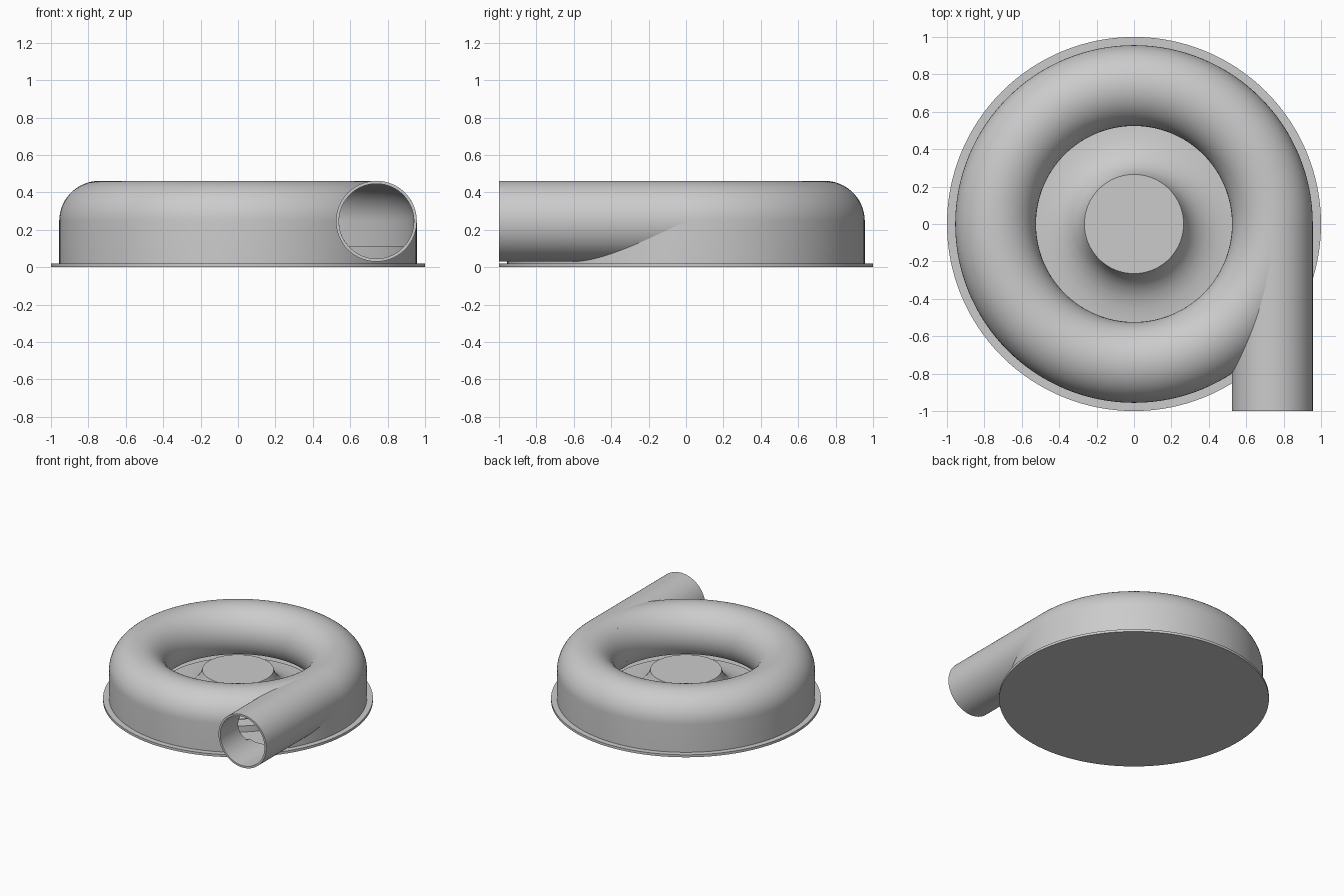
import bpy, bmesh
from math import sin, cos, pi, radians
from mathutils import Matrix

if "Cube" in bpy.data.objects:
    bpy.data.objects.remove(bpy.data.objects["Cube"])

grey = bpy.data.materials.new("light_grey")
grey.use_nodes = True
grey.diffuse_color = (0.6, 0.6, 0.6, 1)
grey.node_tree.nodes["Principled BSDF"].inputs["Base Color"].default_value = (0.6, 0.6, 0.6, 1)

TUBE_X, TUBE_Z = 0.74, 0.246   # centre of the tube cross-section
R_OUT, R_IN = 0.216, 0.2       # outer and bore radius
FLOOR = 0.02


def finish(name, bm):
    bmesh.ops.recalc_face_normals(bm, faces=bm.faces)
    mesh = bpy.data.meshes.new(name)
    bm.to_mesh(mesh)
    bm.free()
    mesh.materials.append(grey)
    obj = bpy.data.objects.new(name, mesh)
    bpy.context.collection.objects.link(obj)
    return obj


def revolve(name, profile, steps=128):
    """Spin a closed (radius, height) outline around z."""
    bm = bmesh.new()
    verts = [bm.verts.new((r, 0, z)) for r, z in profile]
    edges = [bm.edges.new((a, b)) for a, b in zip(verts, verts[1:] + verts[:1])]
    bmesh.ops.spin(bm, geom=verts + edges, cent=(0, 0, 0), axis=(0, 0, 1),
                   angle=2 * pi, steps=steps, use_merge=False)
    bmesh.ops.remove_doubles(bm, verts=bm.verts, dist=0.0001)
    return finish(name, bm)


def rod(name, radius, y0, y1):
    """Cylinder along y through the tube centre."""
    bm = bmesh.new()
    place = Matrix.Translation((TUBE_X, (y0 + y1) / 2, TUBE_Z)) @ Matrix.Rotation(pi / 2, 4, 'X')
    bmesh.ops.create_cone(bm, cap_ends=True, segments=96, radius1=radius,
                          radius2=radius, depth=y1 - y0, matrix=place)
    return finish(name, bm)


def arc(radius, steps=36, end=219):
    """Tube section from the outer side over the top to the curled inner lip."""
    angles = [radians(end * i / steps) for i in range(steps + 1)]
    return [(TUBE_X + radius * cos(a), TUBE_Z + radius * sin(a)) for a in angles]


def activate(obj):
    bpy.ops.object.select_all(action='DESELECT')
    obj.select_set(True)
    bpy.context.view_layer.objects.active = obj


def cut(obj, cutter):
    mod = obj.modifiers.new("cut", 'BOOLEAN')
    mod.operation, mod.solver, mod.object = 'DIFFERENCE', 'EXACT', cutter
    activate(obj)
    bpy.ops.object.modifier_apply(modifier=mod.name)


# Outline of the hollow: tube section, then a stepped foot
foot = [(0.915, FLOOR), (0.915, 0.11), (TUBE_X + R_IN, 0.11)]
hollow = foot + arc(R_IN)

# Base plate
base = revolve("base_plate", [(0, 0), (1, 0), (1, FLOOR), (0, FLOOR)])

# Spiral housing: wall between outer outline and hollow
outer = [(TUBE_X + R_OUT, FLOOR)] + arc(R_OUT)
housing = revolve("housing", outer + hollow[::-1])

# Hub with concave flare
hub = revolve("impeller_hub", [(0, FLOOR), (0.6, FLOOR), (0.6, 0.07), (0.52, 0.073),
                               (0.45, 0.082), (0.39, 0.1), (0.34, 0.13), (0.305, 0.165),
                               (0.28, 0.205), (0.265, 0.25), (0, 0.25)])

# Outlet pipe, opened into the housing
pipe = rod("outlet_pipe", R_OUT, -1, 0)
cavity = revolve("cavity_cutter", hollow + [(hollow[-1][0], FLOOR)])
bore = rod("bore_cutter", R_IN, -1.1, -0.02)
cut(pipe, cavity)
cut(pipe, bore)
cut(housing, bore)
for cutter in (cavity, bore):
    bpy.data.objects.remove(cutter)

for obj in (base, housing, hub, pipe):
    activate(obj)
    bpy.ops.object.shade_smooth_by_angle(angle=radians(30))
